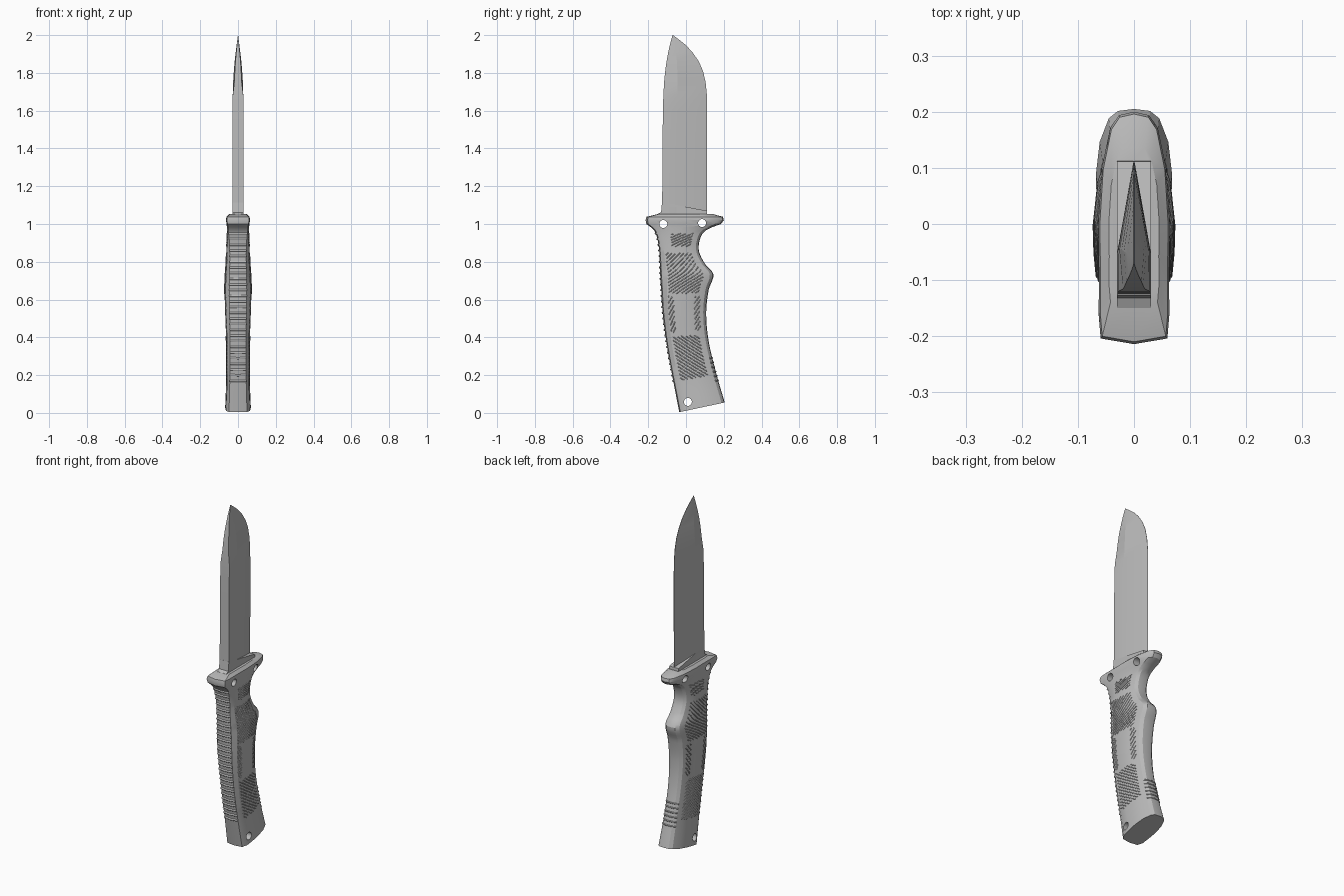
import bpy, bmesh, math
from mathutils import Vector

cube = bpy.data.objects.get("Cube")
if cube:
    bpy.data.objects.remove(cube)

grey = bpy.data.materials.new("satin grey")
grey.use_nodes = True
grey.diffuse_color = (0.5, 0.5, 0.5, 1)
grey.node_tree.nodes["Principled BSDF"].inputs["Base Color"].default_value = (0.5, 0.5, 0.5, 1)


def activate(obj):
    bpy.ops.object.select_all(action="DESELECT")
    obj.select_set(True)
    bpy.context.view_layer.objects.active = obj


def smooth(obj, degrees=30):
    activate(obj)
    bpy.ops.object.shade_smooth_by_angle(angle=math.radians(degrees))


def loft(name, rings):
    """Skin a stack of equal rings and cap both ends."""
    bm = bmesh.new()
    rows = [[bm.verts.new(p) for p in ring] for ring in rings]
    n = len(rows[0])
    for a, b in zip(rows, rows[1:]):
        for i in range(n):
            j = (i + 1) % n
            bm.faces.new((a[i], a[j], b[j], b[i]))
    bm.faces.new(rows[0])
    bm.faces.new(rows[-1])
    bmesh.ops.remove_doubles(bm, verts=bm.verts, dist=0.0001)
    bmesh.ops.recalc_face_normals(bm, faces=bm.faces)
    mesh = bpy.data.meshes.new(name)
    bm.to_mesh(mesh)
    bm.free()
    mesh.materials.append(grey)
    obj = bpy.data.objects.new(name, mesh)
    bpy.context.collection.objects.link(obj)
    return obj


# Handle stations: front z, front y, back z, back y, half width, front flat share
STATIONS = [Vector(s) for s in (
    (0.005, -0.03, 0.055, 0.205, 0.068, 0.7),
    (0.17, -0.062, 0.21, 0.16, 0.062, 0.7),
    (0.35, -0.095, 0.38, 0.12, 0.062, 0.68),
    (0.53, -0.118, 0.53, 0.107, 0.068, 0.65),
    (0.65, -0.125, 0.65, 0.12, 0.071, 0.65),
    (0.735, -0.13, 0.735, 0.145, 0.068, 0.66),
    (0.79, -0.133, 0.79, 0.1, 0.064, 0.68),
    (0.86, -0.137, 0.86, 0.068, 0.061, 0.72),
    (0.93, -0.148, 0.93, 0.078, 0.059, 0.8),
    (0.97, -0.165, 0.97, 0.11, 0.059, 0.86),
    (1.0, -0.2, 1.0, 0.185, 0.06, 0.92))]
GUARD = [Vector(s) for s in (
    (1.02, -0.204, 1.02, 0.2, 0.064, 0.93),
    (1.038, -0.2, 1.038, 0.196, 0.061, 0.93),
    (1.053, -0.14, 1.053, 0.14, 0.045, 0.93))]


def tangent(i):
    a, b = STATIONS[max(i - 1, 0)], STATIONS[min(i + 1, len(STATIONS) - 1)]
    return (b - a) / (b[0] - a[0])


def station(z):
    """Smoothly interpolated handle dimensions at front height z."""
    i = max(k for k in range(len(STATIONS) - 1) if k == 0 or STATIONS[k][0] <= z)
    a, b = STATIONS[i], STATIONS[i + 1]
    d = b[0] - a[0]
    u = (z - a[0]) / d
    return (a * (2*u**3 - 3*u**2 + 1) + b * (3*u**2 - 2*u**3)
            + tangent(i) * d * (u**3 - 2*u**2 + u) + tangent(i + 1) * d * (u**3 - u**2))


def section(f):
    """Half cross-section as (depth share, width share), front to back."""
    return [(-0.025, 0), (0, f), (0.1, f + (1 - f) * 0.75), (0.3, 0.98), (0.5, 1),
            (0.75, 0.9), (0.93, 0.66), (0.985, 0.42), (1, 0)]


def skin(s, t, side=1):
    """Point on the handle surface at depth share t."""
    pts = section(s[5])
    for (t0, w0), (t1, w1) in zip(pts, pts[1:]):
        if t <= t1:
            w = w0 + (w1 - w0) * (t - t0) / (t1 - t0)
            break
    return Vector((side * w * s[4], s[1] + (s[3] - s[1]) * t, s[0] + (s[2] - s[0]) * t))


def ring(s):
    ts = [p[0] for p in section(s[5])]
    return [skin(s, t) for t in ts] + [skin(s, t, -1) for t in ts[-2:0:-1]]


# Handle with its guard
low, high = STATIONS[0][0], STATIONS[-1][0]
steps = 60
handle_rows = [station(low + (high - low) * k / steps) for k in range(steps + 1)]
handle = loft("handle_and_guard", [ring(s) for s in handle_rows + GUARD])

# Through holes in the guard and butt
for y, z in ((-0.12, 1.0), (0.085, 1.005), (0.01, 0.058)):
    bpy.ops.mesh.primitive_cylinder_add(vertices=24, radius=0.021, depth=0.4,
                                        location=(0, y, z), rotation=(0, math.pi / 2, 0))
    cutter = bpy.context.object
    cutter.hide_render = True
    activate(handle)
    mod = handle.modifiers.new("hole", "BOOLEAN")
    mod.operation = "DIFFERENCE"
    mod.object = cutter
    bpy.ops.object.modifier_apply(modifier=mod.name)
    bpy.data.objects.remove(cutter)
while len(handle.data.materials) > 1:
    handle.data.materials.pop()
smooth(handle, 28)


def ribs(name, paths, size):
    """Thin raised bars following the given paths."""
    curve = bpy.data.curves.new(name, "CURVE")
    curve.dimensions = "3D"
    curve.bevel_depth = size
    curve.bevel_resolution = 1
    curve.use_fill_caps = True
    for path in paths:
        spline = curve.splines.new("POLY")
        spline.points.add(len(path) - 1)
        for point, co in zip(spline.points, path):
            point.co = (*co, 1)
    curve.materials.append(grey)
    obj = bpy.data.objects.new(name, curve)
    bpy.context.collection.objects.link(obj)
    activate(obj)
    bpy.ops.object.convert(target="MESH")


# Ribs across the front spine and the lower back edge
spine, heel = [], []
for k in range(27):
    s = station(0.17 + 0.03 * k)
    spine.append([skin(s, 0), skin(s, -0.025), skin(s, 0, -1)])
for k in range(6):
    s = station(0.13 + 0.025 * k)
    heel.append([skin(s, 0.93), skin(s, 0.985), skin(s, 1), skin(s, 0.985, -1), skin(s, 0.93, -1)])
ribs("spine_ribs", spine, 0.006)
ribs("heel_ribs", heel, 0.004)


def panel(z0, z1, t0, t1, slope, pitch):
    """Diagonal bars clipped to a height and depth range on both sides."""
    out = []
    start = z0 - max(slope, 0)
    for k in range(int((z1 - z0 + abs(slope)) / pitch) + 1):
        ts = [t0 + (t1 - t0) * j / 16 for j in range(17)]
        pts = [(start + k * pitch + slope * j / 16, t) for j, t in enumerate(ts)]
        pts = [p for p in pts if z0 <= p[0] <= z1]
        if len(pts) > 2:
            for side in (1, -1):
                out.append([skin(station(z), t, side) for z, t in pts])
    return out


# Textured grip panels on both sides
grip = panel(0.88, 0.95, 0.3, 0.8, 0.05, 0.014)
grip += panel(0.63, 0.85, 0.13, 0.8, 0.12, 0.018)
grip += panel(0.16, 0.4, 0.15, 0.8, -0.13, 0.02)
grip += panel(0.42, 0.62, 0.12, 0.25, 0.05, 0.03)
grip += panel(0.42, 0.62, 0.72, 0.85, 0.05, 0.03)
ribs("grip_texture", grip, 0.0028)

# Blade: z, spine y, edge y, half thickness
BLADE = [(1.04, -0.126, 0.11, 0.03), (1.09, -0.126, 0.111, 0.03), (1.4, -0.125, 0.112, 0.029),
         (1.6, -0.122, 0.112, 0.029), (1.68, -0.12, 0.111, 0.028), (1.75, -0.116, 0.104, 0.026),
         (1.81, -0.11, 0.09, 0.022), (1.86, -0.103, 0.068, 0.018), (1.91, -0.094, 0.034, 0.012),
         (1.95, -0.085, -0.004, 0.007), (1.98, -0.077, -0.042, 0.003), (2.0, -0.071, -0.069, 0.0006)]
blade_rings = []
for z, a, b, w in BLADE:
    mid = a + (b - a) * 0.32
    # the spine narrows ahead of the flats near the point
    back = w * (1 if z < 1.7 else 0.75)
    blade_rings.append([(back, a, z), (w, mid, z), (0.0008, b, z),
                        (-0.0008, b, z), (-w, mid, z), (-back, a, z)])
blade = loft("blade", blade_rings)
smooth(blade, 12)

# Ricasso: full thickness block with a slanted plunge on top
ricasso_rings = []
for front_z, back_z, a, b in ((1.03, 1.03, -0.15, 0.112), (1.053, 1.053, -0.15, 0.112),
                              (1.062, 1.06, -0.132, 0.112), (1.115, 1.07, -0.127, 0.111)):
    ricasso_rings.append([(0.03, a, front_z), (0.03, b, back_z),
                          (-0.03, b, back_z), (-0.03, a, front_z)])
loft("ricasso", ricasso_rings)
